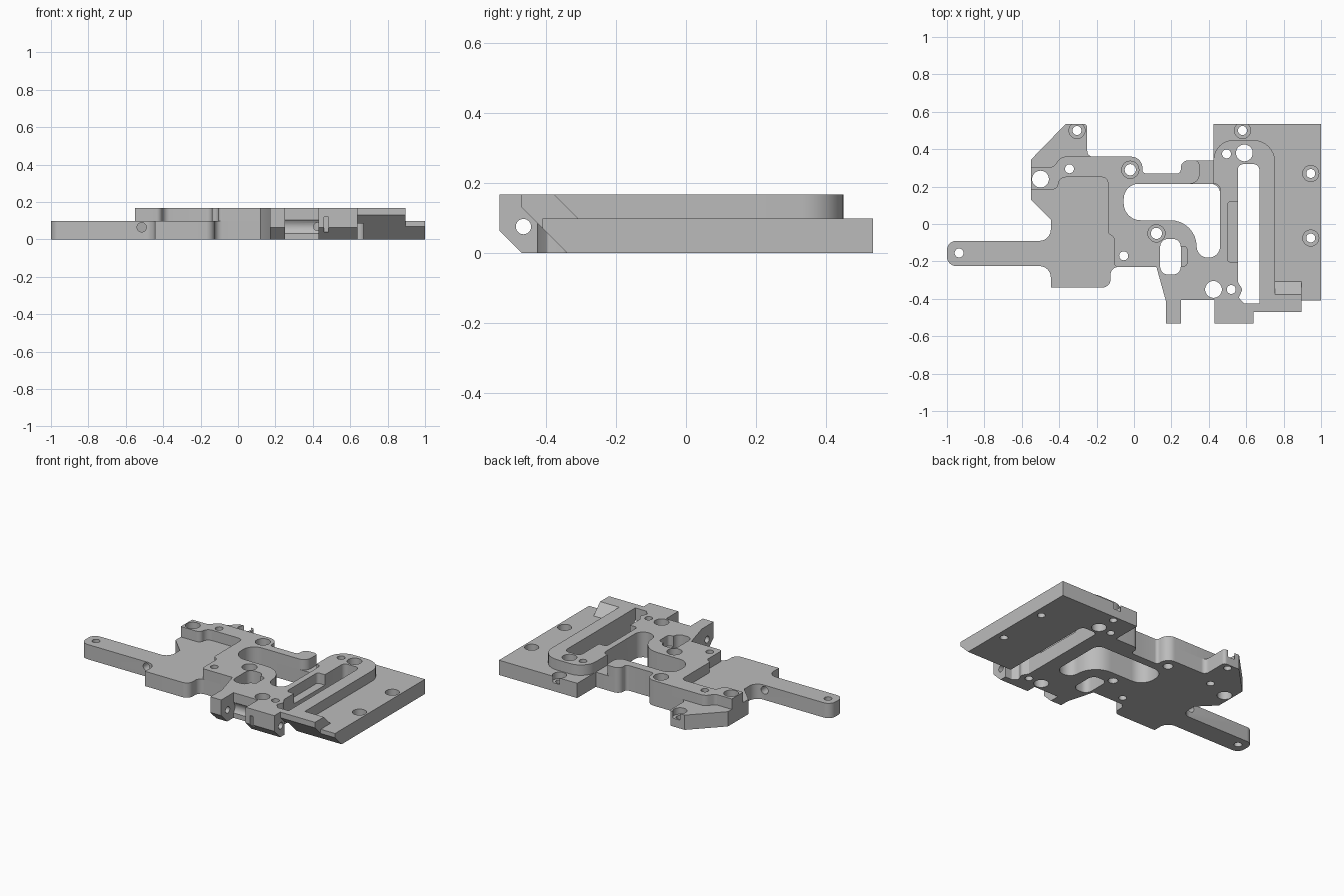
import bpy, bmesh, math
from mathutils import Vector

cube = bpy.data.objects.get("Cube")
if cube:
    bpy.data.objects.remove(cube, do_unlink=True)

grey = bpy.data.materials.new("machined_grey")
grey.use_nodes = True
COLOR = (0.5, 0.5, 0.5, 1)
grey.diffuse_color = COLOR
grey.node_tree.nodes["Principled BSDF"].inputs["Base Color"].default_value = COLOR

STEP, TOP = 0.098, 0.167


def rounded(points, segments=8):
    """Turn (x, y[, radius]) corners into a filleted outline."""
    out = []
    for i, p in enumerate(points):
        c = Vector(p[:2])
        r = p[2] if len(p) > 2 else 0
        if not r:
            out.append(c)
            continue
        a = (Vector(points[i - 1][:2]) - c)
        b = (Vector(points[(i + 1) % len(points)][:2]) - c)
        limit = 0.49 * min(a.length, b.length)
        a.normalize()
        b.normalize()
        half = a.angle(b) / 2
        t = min(r / math.tan(half), 2 * limit * 0.97)
        r = t * math.tan(half)
        centre = c + (a + b).normalized() * (r / math.sin(half))
        start, end = c + a * t - centre, c + b * t - centre
        sweep = start.angle_signed(end)
        for k in range(segments + 1):
            ang = -sweep * k / segments
            co, si = math.cos(ang), math.sin(ang)
            out.append(centre + Vector((start.x * co - start.y * si,
                                        start.x * si + start.y * co)))
    return out


def prism(name, outline, lo, hi, axis="z"):
    """Extrude a 2D outline along z, or a (y, z) outline along x, or (x, z) along y."""
    place = {"z": lambda p, d: (p[0], p[1], d),
             "x": lambda p, d: (d, p[0], p[1]),
             "y": lambda p, d: (p[0], d, p[1])}[axis]
    bm = bmesh.new()
    face = bm.faces.new([bm.verts.new(place(p, lo)) for p in outline])
    ext = bmesh.ops.extrude_face_region(bm, geom=[face])
    shift = Vector(place((0, 0), hi - lo))
    bmesh.ops.translate(bm, vec=shift,
                        verts=[v for v in ext["geom"] if isinstance(v, bmesh.types.BMVert)])
    bmesh.ops.recalc_face_normals(bm, faces=bm.faces)
    mesh = bpy.data.meshes.new(name)
    bm.to_mesh(mesh)
    bm.free()
    mesh.materials.append(grey)
    ob = bpy.data.objects.new(name, mesh)
    bpy.context.collection.objects.link(ob)
    return ob


def circle(u, v, r, n=28):
    return [(u + r * math.cos(math.tau * k / n), v + r * math.sin(math.tau * k / n))
            for k in range(n)]


def box(u0, u1, v0, v1, r=0):
    return rounded([(u0, v0, r), (u1, v0, r), (u1, v1, r), (u0, v1, r)], 5)


def cut(targets, outline, lo, hi, axis="z"):
    cutter = prism("cutter", outline, lo, hi, axis)
    cutter.hide_render = True
    for ob in targets:
        mod = ob.modifiers.new("cut", "BOOLEAN")
        mod.operation, mod.solver, mod.object = "DIFFERENCE", "EXACT", cutter
        bpy.context.view_layer.objects.active = ob
        bpy.ops.object.modifier_apply(modifier=mod.name)
    bpy.data.objects.remove(cutter, do_unlink=True)


# Outline pieces shared by both levels
front_edge = [(.895, -.47), (.64, -.47), (.64, -.533), (.43, -.533), (.43, -.405),
              (.25, -.405), (.25, -.533), (.17, -.533), (.17, -.41), (.12, -.23)]
arm_edge = [(.045, .36, .06), (.045, .27, .02), (.25, .27, .02)]
window = [(-.055, .215, .08), (-.055, .02, .09), (.335, .02, .14),
          (.335, -.18, .06), (.46, -.18, .06), (.46, .215, .05)]

# Lower plate with the long arm and the rear tab
lower = prism("lower_plate", rounded(
    [(-.55, .345), (-.365, .535), (-.25, .535, .02), (-.25, .36, .03)] + arm_edge
    + [(.25, .34, .04), (.425, .34), (.425, .535), (1, .535), (1, -.41), (.895, -.41)]
    + front_edge
    + [(-.125, -.23, .04), (-.125, -.34, .045), (-.445, -.34), (-.445, -.225, .06),
       (-1, -.225, .05), (-1, -.09, .05), (-.445, -.09, .06), (-.445, .025),
       (-.55, .13)]), 0, STEP)
cut([lower], rounded(window), -.1, .3)

# Raised plate that wraps around the window
upper = prism("raised_plate", rounded(
    [(-.55, .305), (-.43, .305, .03), (-.39, .36, .05)] + arm_edge
    + [(.25, .34, .04), (.35, .34, .025), (.35, .215, .05)] + window[:-1]
    + [(.46, .215, .03), (.425, .215), (.425, .45, .11), (.755, .45, .12),
       (.755, -.305), (.895, -.305)] + front_edge
    + [(-.105, -.23, .02), (-.105, -.07, .03), (-.14, -.05, .02), (-.14, .25, .03),
       (-.405, .25, .04), (-.405, .185, .03), (-.55, .185)]), STEP, TOP)
both = [lower, upper]

# Long slot with its side ledge, and the small pocket with its notch
cut(both, rounded([(.555, .32, .03), (.67, .32, .03), (.67, -.425), (.59, -.425, .01),
                   (.56, -.395, .01), (.58, -.35, .02), (.555, -.31)]), -.1, .3)
cut([upper], box(.5, .6, -.205, .12, .02), .05, .3)
cut(both, box(.14, .25, -.27, -.08, .04), -.1, .3)
cut([upper], box(.2, .285, -.225, -.12, .02), .05, .3)

# Through holes
for x, y, r in [(-.5, .24, .045), (.59, .38, .045), (.425, -.35, .045),
                (-.345, .295, .024), (-.055, -.17, .024), (.495, .375, .024),
                (.52, -.35, .024), (-.935, -.155, .024)]:
    cut(both, circle(x, y, r), -.1, .3)

# Stepped screw holes in the raised plate
for x, y in [(-.02, .29), (.12, -.05)]:
    cut([upper], circle(x, y, .046), .05, .3)
    cut([lower], circle(x, y, .03), -.1, .3)

# Counterbored screw holes in the lower plate
for x, y in [(.945, .27), (.945, -.075), (-.305, .5), (.58, .5)]:
    cut([lower], circle(x, y, .043), .055, .3)
    cut([lower], circle(x, y, .024), -.1, .3)

# Sloped undercuts along the front, and the ramp behind the front block
for x0, x1, y in [(.64, 1.1, -.34), (.1, .64, -.47)]:
    cut(both, [(y + .05, -.05), (y - .25, .25), (y - .4, .25), (y - .4, -.05)], x0, x1, "x")
cut([upper], [(-.395, .185), (-.29, .08), (-.29, .185)], .755, 1, "x")

# Hinge pin bore, hinge clearance, front slit and cross hole in the arm
cut(both, circle(-.465, .075, .022), .1, .66, "x")
cut(both, circle(-.44, .068, .05), .25, .43, "x")
cut(both, box(.46, .485, .04, .12), -.6, -.5, "y")
cut([lower], circle(-.515, .065, .025), -.4, 0, "y")

for ob in both:
    bpy.ops.object.select_all(action="DESELECT")
    ob.select_set(True)
    bpy.context.view_layer.objects.active = ob
    bpy.ops.object.shade_smooth_by_angle(angle=math.radians(30))
